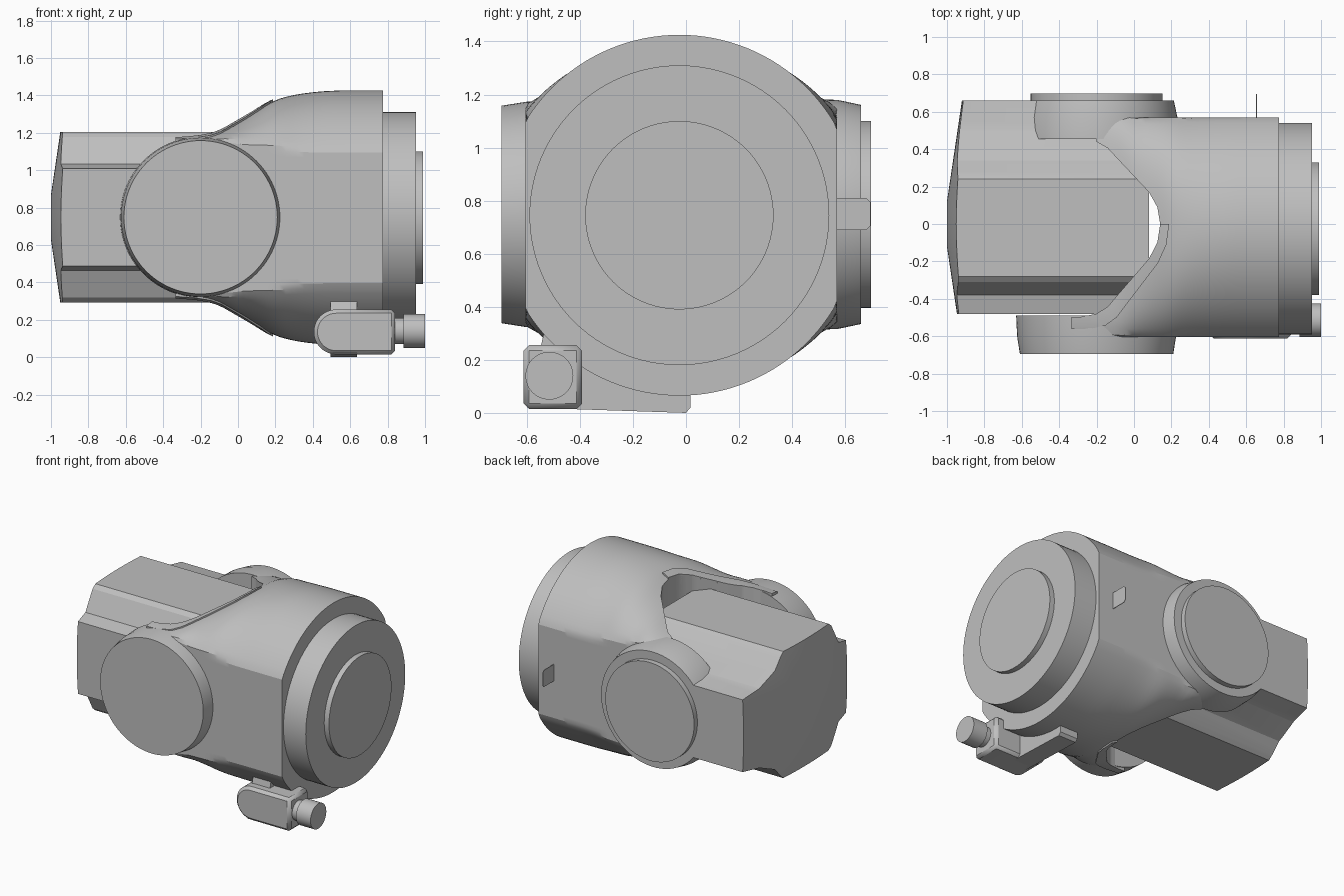
import bpy, math
from mathutils import Vector

if "Cube" in bpy.data.objects:
    bpy.data.objects.remove(bpy.data.objects["Cube"])

grey = bpy.data.materials.new("light_grey")
grey.use_nodes = True
grey.diffuse_color = (0.52, 0.52, 0.52, 1)
grey.node_tree.nodes["Principled BSDF"].inputs["Base Color"].default_value = (0.52, 0.52, 0.52, 1)

CY, CZ = -0.025, 0.745      # main axis of the housing
PX, PZ = -0.2, 0.748        # pivot axis of the fork


def loft(name, rings, angle=22):
    """Skin a row of equal-length rings and cap both ends."""
    n = len(rings[0])
    faces = [list(range(n))[::-1], [(len(rings) - 1) * n + i for i in range(n)]]
    for k in range(len(rings) - 1):
        for i in range(n):
            j = (i + 1) % n
            faces.append([k * n + i, k * n + j, k * n + n + j, k * n + n + i])
    me = bpy.data.meshes.new(name)
    me.from_pydata([p for r in rings for p in r], [], faces)
    ob = bpy.data.objects.new(name, me)
    bpy.context.collection.objects.link(ob)
    me.materials.append(grey)
    select(ob)
    bpy.ops.object.mode_set(mode='EDIT')
    bpy.ops.mesh.select_all(action='SELECT')
    bpy.ops.mesh.normals_make_consistent(inside=False)
    bpy.ops.object.mode_set(mode='OBJECT')
    bpy.ops.object.shade_smooth_by_angle(angle=math.radians(angle))
    return ob


def select(ob):
    bpy.ops.object.select_all(action='DESELECT')
    bpy.context.view_layer.objects.active = ob
    ob.select_set(True)


def place(axis, t, u, v):
    return {'x': (t, u, v), 'y': (u, t, v), 'z': (u, v, t)}[axis]


def prism(name, axis, pts, lo, hi):
    return loft(name, [[place(axis, t, u, v) for u, v in pts] for t in (lo, hi)])


def lathe(name, axis, centre, profile, n=96):
    """Profile is a list of (position along axis, radius)."""
    return loft(name, [[place(axis, t, centre[0] + r * math.cos(a), centre[1] + r * math.sin(a))
                        for a in (math.tau * i / n for i in range(n))] for t, r in profile])


def boolean(ob, cutter, op):
    m = ob.modifiers.new(op, 'BOOLEAN')
    m.object, m.operation, m.solver = cutter, op, 'EXACT'
    select(ob)
    bpy.ops.object.modifier_apply(modifier=m.name)
    bpy.data.objects.remove(cutter)
    bpy.ops.object.shade_smooth_by_angle(angle=math.radians(22))


# Housing cross-sections: x, half height, squareness
SECTIONS = [(-.34, .43, 6), (-.2, .44, 6), (-.1, .46, 5.3), (0, .52, 3.3), (.1, .575, 2.7),
            (.2, .632, 2.35), (.3, .658, 2.12), (.4, .672, 2.03), (.5, .68, 2), (.775, .68, 2)]


def sample(x):
    for (x0, b0, n0), (x1, b1, n1) in zip(SECTIONS, SECTIONS[1:]):
        if x <= x1:
            t = (x - x0) / (x1 - x0)
            return b0 + (b1 - b0) * t, n0 + (n1 - n0) * t
    return SECTIONS[-1][1:]


def shell(name, x0, x1, grow=0):
    rings = []
    for k in range(31):
        x = x0 + (x1 - x0) * k / 30
        near = [sample(min(max(x + d, -.34), .775)) for d in (-.04, -.02, 0, .02, .04)]
        b, e = (sum(c) / len(near) for c in zip(*near))
        ring = []
        for i in range(128):
            c, s = math.cos(math.tau * i / 128), math.sin(math.tau * i / 128)
            r = (abs(c / .68) ** e + abs(s / b) ** e) ** (-1 / e) + grow
            ring.append((x, min(max(CY + r * c, -.605), .57), CZ + r * s))
        rings.append(ring)
    return loft(name, rings)


# Fork opening, seen in plan
def opening(grow):
    half = [(.14, 0), (.125, .09), (.08, .17), (0, .255), (-.08, .34), (-.14, .405), (-.2, .44), (-.28, .455)]
    half = [(x + grow * .8, y + grow * y / .46) for x, y in half]
    return ([(-.9, half[-1][1])] + half[::-1] + [(x, -y * 1.09) for x, y in half[1:]]
            + [(-.9, -half[-1][1] * 1.09)])


housing = shell("housing", -.2, .775)
boolean(housing, prism("cutter", 'z', opening(0), -.5, 2), 'DIFFERENCE')

# Raised lip along the front half of the fork opening
lip = shell("fork_lip", -.335, .25, .012)
boolean(lip, prism("cutter", 'z', opening(.06), -.5, 2), 'INTERSECT')
boolean(lip, prism("cutter", 'z', opening(0), -.6, 2.1), 'DIFFERENCE')
boolean(lip, prism("cutter", 'x', [(0, -1), (1, -1), (1, 3), (0, 3)], -1, 1), 'DIFFERENCE')

# End flange and raised disc
lathe("end_flange", 'x', (CY, CZ), [(.7, .565), (.952, .565)])
lathe("end_disc", 'x', (CY, CZ), [(.9, .355), (.99, .355)])

# Fork pivot covers
lathe("front_pivot_cover", 'y', (PX, PZ), [(-.49, .43), (-.6, .425), (-.695, .41)])
lathe("back_pivot_cover", 'y', (PX, PZ), [(.455, .435), (.57, .432), (.66, .413)])
lathe("back_pivot_cap", 'y', (PX, PZ), [(.6, .353), (.698, .353)])

# Link beam with stepped corners and a shallow conical end
upper = [(-.48, .26), (-.38, .285), (-.31, .43), (-.28, .455),
         (.24, .455), (.27, .43), (.34, .355), (.5, .285), (.66, .26)]
beam = [(y, PZ + z) for y, z in upper] + [(y, PZ - z) for y, z in reversed(upper)]
link = prism("link_beam", 'x', beam, -1.1, .08)
boolean(link, lathe("cutter", 'x', (0, PZ), [(-1, .12), (-.84, 1.2), (.5, 1.2)]), 'INTERSECT')

# Connector: bracket, rounded body, neck and knob
prism("connector_bracket", 'x', [(-.6, .02), (0, 0), (.017, .02), (.017, .12), (-.3, .3), (-.45, .37), (-.52, .37)],
      .495, .637)
arc = [math.pi / 2 + math.pi * i / 24 for i in range(25)]
stadium = [(.84, .255)] + [(.525 + .12 * math.cos(a), .135 + .12 * math.sin(a)) for a in arc] + [(.84, .015)]
body = prism("connector_body", 'y', stadium, -.612, -.392)
bev = body.modifiers.new("bevel", 'BEVEL')
bev.width, bev.segments, bev.limit_method, bev.angle_limit = .02, 1, 'ANGLE', math.radians(60)
lathe("connector_neck", 'x', (-.515, .14), [(.8, .07), (.91, .07)], 48)
lathe("connector_knob", 'x', (-.515, .14), [(.885, .09), (1, .09)], 48)

# Thin tab on the back flat
prism("back_tab", 'x', [(.56, .69), (.68, .69), (.695, .705), (.695, .795), (.68, .81), (.56, .81)], .653, .657)
